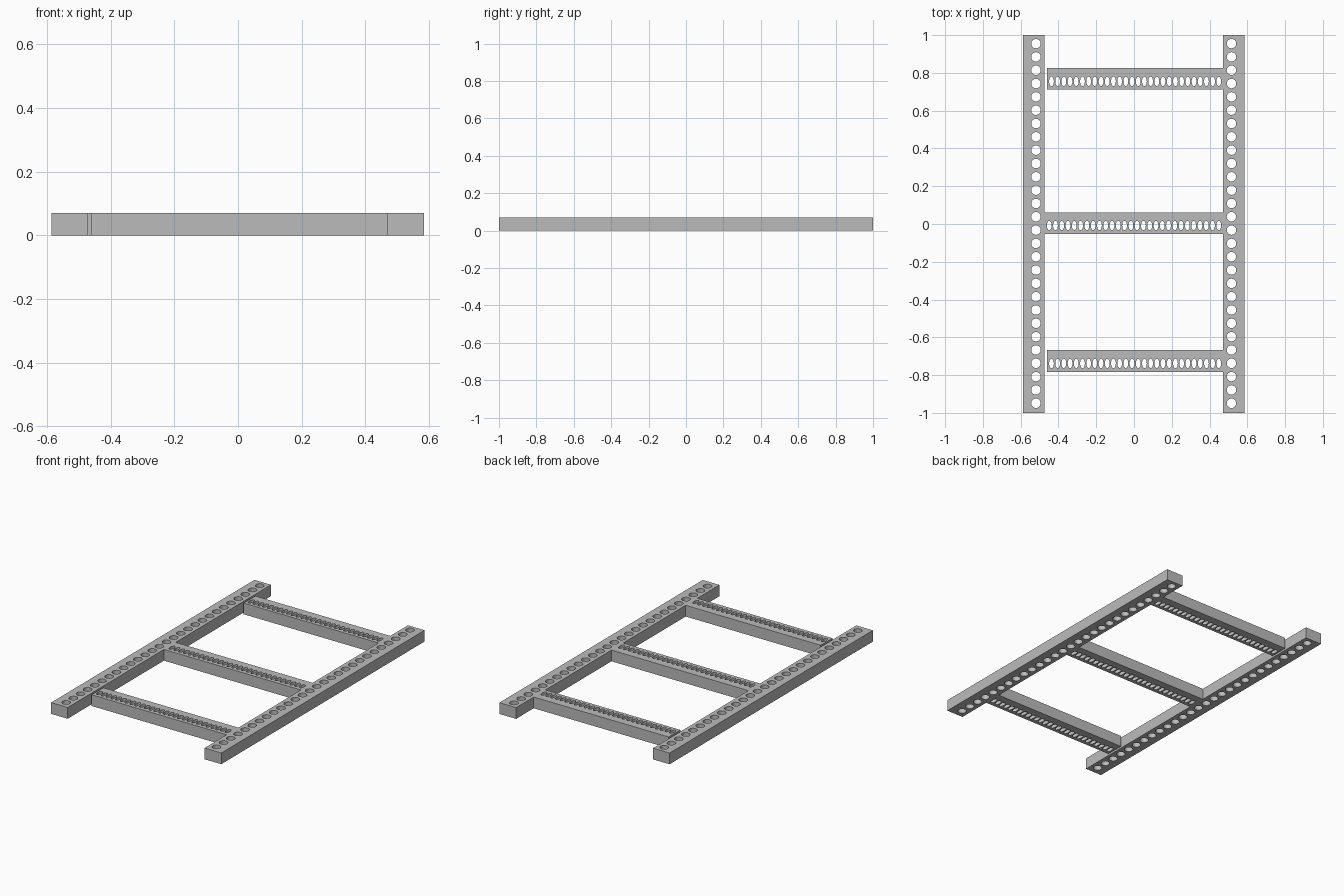
import bpy, bmesh
from mathutils import Matrix, Vector

if "Cube" in bpy.data.objects:
    bpy.data.objects.remove(bpy.data.objects["Cube"])

HEIGHT = 0.07
HOLES = 28

# Single grey metal
metal = bpy.data.materials.new("grey metal")
metal.use_nodes = True
grey = (0.5, 0.5, 0.5, 1)
metal.diffuse_color = grey
metal.node_tree.nodes["Principled BSDF"].inputs["Base Color"].default_value = grey


def make_object(name, bm):
    mesh = bpy.data.meshes.new(name)
    bm.to_mesh(mesh)
    bm.free()
    mesh.materials.append(metal)
    obj = bpy.data.objects.new(name, mesh)
    bpy.context.collection.objects.link(obj)
    return obj


def perforated_bar(name, x0, x1, y0, y1, first, last, rx, ry):
    """Solid bar with a row of through holes running from first to last."""
    bm = bmesh.new()
    place = (Matrix.Translation(((x0 + x1) / 2, (y0 + y1) / 2, HEIGHT / 2))
             @ Matrix.Diagonal((x1 - x0, y1 - y0, HEIGHT, 1)))
    bmesh.ops.create_cube(bm, size=1, matrix=place)
    bar = make_object(name, bm)

    # Row of round or oval cutters
    bm = bmesh.new()
    for i in range(HOLES):
        spot = Vector(first).lerp(Vector(last), i / (HOLES - 1)).to_3d()
        spot.z = HEIGHT / 2
        bmesh.ops.create_cone(
            bm, cap_ends=True, segments=24, radius1=1, radius2=1, depth=1,
            matrix=Matrix.Translation(spot) @ Matrix.Diagonal((rx, ry, HEIGHT * 2, 1)))
    cutter = make_object(name + "_cutter", bm)
    cutter.hide_render = True

    cut = bar.modifiers.new("holes", 'BOOLEAN')
    cut.operation = 'DIFFERENCE'
    cut.solver = 'EXACT'
    cut.object = cutter
    bpy.ops.object.select_all(action='DESELECT')
    bpy.context.view_layer.objects.active = bar
    bar.select_set(True)
    bpy.ops.object.modifier_apply(modifier=cut.name)
    bpy.data.objects.remove(cutter)
    bpy.ops.object.shade_smooth_by_angle()


# Long side rails with round holes
for name, x0, x1, hx in (("right_rail", -0.587, -0.473, -0.519),
                         ("left_rail", 0.47, 0.585, 0.516)):
    perforated_bar(name, x0, x1, -1, 1, (hx, 0.955), (hx, -0.949), 0.025, 0.025)

# Cross rungs with narrow oval holes
for name, x0, y0, y1, hx, hy in (("back_rung", -0.46, 0.712, 0.827, -0.437, 0.755),
                                 ("middle_rung", -0.473, -0.053, 0.062, -0.449, -0.008),
                                 ("front_rung", -0.46, -0.783, -0.668, -0.437, -0.738)):
    perforated_bar(name, x0, 0.47, y0, y1, (hx, hy), (0.449, hy), 0.0125, 0.025)
